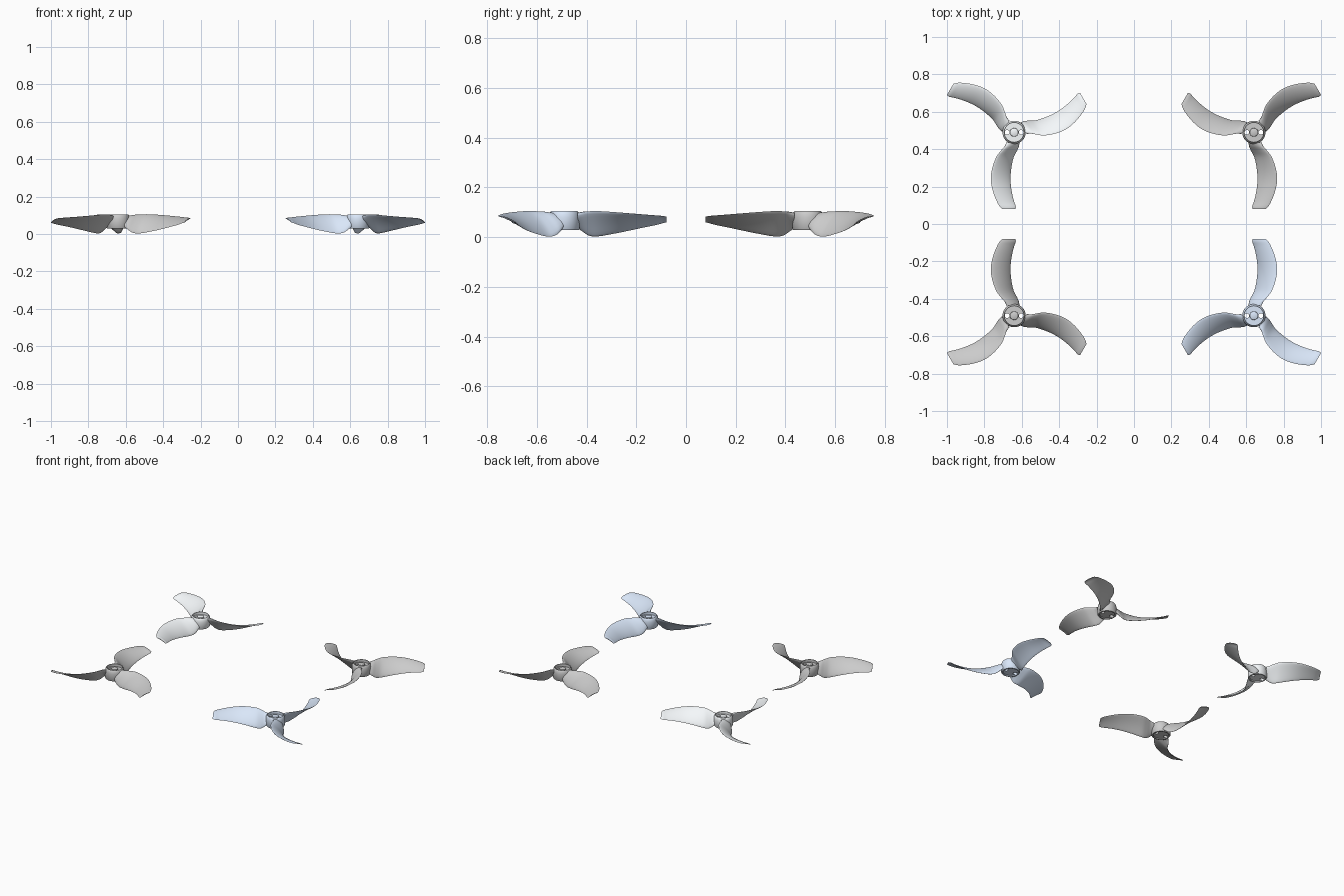
import bpy, bmesh
from math import cos, sin, pi, radians, sqrt
from mathutils import Matrix, Vector

if "Cube" in bpy.data.objects:
    bpy.data.objects.remove(bpy.data.objects["Cube"])

# Blade stations: radius, trailing x, trailing z, leading x, leading z, thickness
STATIONS = [
    (0.053, -0.027, 0.040, 0.040, 0.096, 0.030),
    (0.075, -0.024, 0.022, 0.050, 0.101, 0.026),
    (0.100, -0.014, 0.006, 0.072, 0.104, 0.021),
    (0.135, 0.003, 0.003, 0.097, 0.105, 0.017),
    (0.200, 0.016, 0.014, 0.119, 0.101, 0.014),
    (0.260, 0.019, 0.026, 0.124, 0.096, 0.012),
    (0.320, 0.012, 0.039, 0.112, 0.091, 0.010),
    (0.370, 0.000, 0.049, 0.092, 0.087, 0.008),
    (0.396, -0.009, 0.056, 0.077, 0.085, 0.006),
    (0.411, -0.006, 0.060, 0.062, 0.082, 0.004),
]


def smooth_path(pts, steps):
    """Catmull-Rom interpolation through tuples of any length."""
    out = []
    for i in range(len(pts) - 1):
        a, b = pts[max(i - 1, 0)], pts[i]
        c, d = pts[i + 1], pts[min(i + 2, len(pts) - 1)]
        for s in range(steps):
            t = s / steps
            out.append([0.5 * (2 * q + (r - p) * t + (2 * p - 5 * q + 4 * r - w) * t * t
                               + (3 * q - p - 3 * r + w) * t ** 3)
                        for p, q, r, w in zip(a, b, c, d)])
    return out + [list(pts[-1])]


def finish(name, bm):
    bmesh.ops.recalc_face_normals(bm, faces=bm.faces)
    mesh = bpy.data.meshes.new(name)
    bm.to_mesh(mesh)
    bm.free()
    return mesh


def skin(bm, rings):
    n = len(rings[0])
    for a, b in zip(rings, rings[1:]):
        for k in range(n):
            bm.faces.new((a[k], a[(k + 1) % n], b[(k + 1) % n], b[k]))


def blade_mesh():
    """Twisted, cambered aerofoil lofted outwards along +y."""
    bm = bmesh.new()
    n = 10
    rings = []
    for r, xt, zt, xl, zl, th in smooth_path(STATIONS, 4):
        chord = Vector((xl - xt, 0, zl - zt))
        up = Vector((-chord.z, 0, chord.x)).normalized()
        ring = []
        for k in range(2 * n):
            a = pi * k / n
            u = 0.5 - 0.5 * cos(a)
            off = 0.05 * chord.length * 4 * u * (1 - u) + 0.5 * th * sin(a)
            ring.append(bm.verts.new(Vector((xt, r, zt)) + chord * u + up * off))
        rings.append(ring)
    skin(bm, rings)
    bm.faces.new(rings[0])
    bm.faces.new(rings[-1])
    return finish("blade", bm)


def hub_mesh():
    """Lathed hub with a recessed top, a centre boss and two screw holes."""
    profile = [(0.048, 0.034), (0.050, 0.028), (0.058, 0.028), (0.062, 0.033),
               (0.062, 0.080), (0.060, 0.093), (0.056, 0.102), (0.053, 0.105),
               (0.051, 0.104), (0.051, 0.085), (0.023, 0.085), (0.022, 0.096),
               (0.019, 0.098)]
    bm = bmesh.new()
    n = 48
    rings = [[bm.verts.new((r * cos(2 * pi * k / n), r * sin(2 * pi * k / n), z))
              for k in range(n)] for r, z in profile]
    skin(bm, rings)
    bm.faces.new(rings[0])
    bm.faces.new(rings[-1])
    hub = bpy.data.objects.new("hub_blank", finish("hub_blank", bm))
    # screw hole cutters
    bm = bmesh.new()
    for x in (-0.0375, 0.0375):
        bmesh.ops.create_cone(bm, cap_ends=True, segments=24, radius1=0.0125,
                              radius2=0.0125, depth=0.2,
                              matrix=Matrix.Translation((x, 0, 0.07)))
    cutter = bpy.data.objects.new("screw_hole_cutter", finish("screw_hole_cutter", bm))
    cutter.hide_render = True
    for o in (hub, cutter):
        bpy.context.collection.objects.link(o)
    mod = hub.modifiers.new("holes", "BOOLEAN")
    mod.operation, mod.solver, mod.object = "DIFFERENCE", "EXACT", cutter
    deps = bpy.context.evaluated_depsgraph_get()
    mesh = bpy.data.meshes.new_from_object(hub.evaluated_get(deps))
    for o in (hub, cutter):
        bpy.data.objects.remove(o)
    return mesh


def colour(name, rgb):
    mat = bpy.data.materials.new(name)
    mat.diffuse_color = (*rgb, 1)
    mat.use_nodes = True
    mat.node_tree.nodes["Principled BSDF"].inputs["Base Color"].default_value = mat.diffuse_color
    return mat


def add_part(name, mesh, matrix, mat):
    me = mesh.copy()
    me.transform(matrix)
    if matrix.determinant() < 0:
        me.flip_normals()
    me.materials.clear()
    if mat:
        me.materials.append(mat)
    obj = bpy.data.objects.new(name, me)
    bpy.context.collection.objects.link(obj)
    obj.select_set(True)
    bpy.context.view_layer.objects.active = obj


blade, hub = blade_mesh(), hub_mesh()
blue = colour("pale_blue", (0.70, 0.80, 0.95))
white = colour("off_white", (0.92, 0.95, 0.97))

# Four rotors, mirrored from the front right one
for label, sx, sy, mat in (("front_right", 1, 1, blue), ("front_left", -1, 1, None),
                           ("back_right", 1, -1, None), ("back_left", -1, -1, white)):
    place = Matrix.Diagonal((sx, sy, 1, 1)) @ Matrix.Translation((0.641, -0.49, 0))
    add_part(f"hub_{label}", hub, place, mat)
    for i in range(3):
        add_part(f"blade_{label}_{i + 1}", blade,
                 place @ Matrix.Rotation(radians(120 * i), 4, "Z"), mat)

bpy.ops.object.shade_smooth_by_angle(angle=radians(40))
